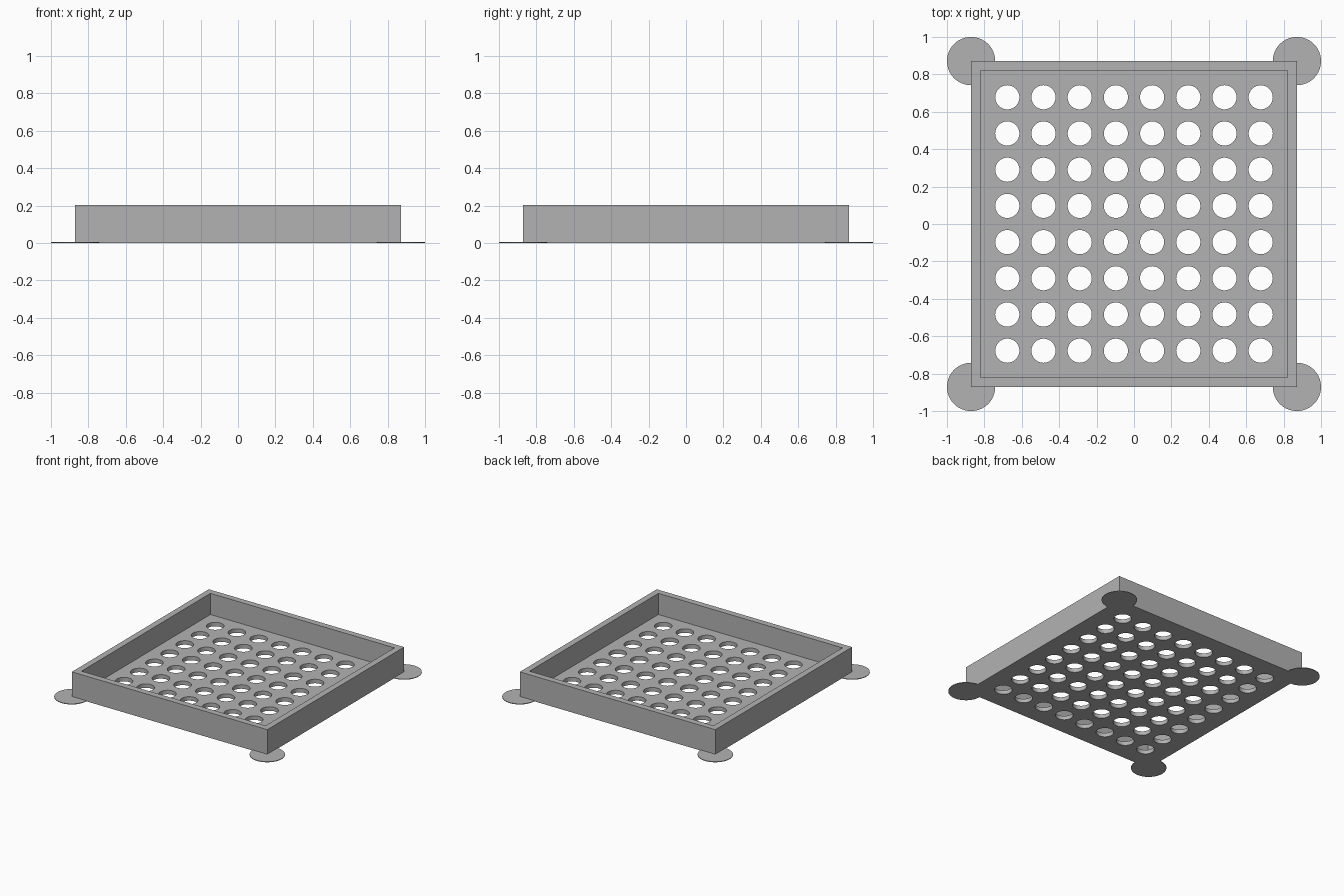
import bpy, bmesh
from math import radians
from mathutils import Matrix, Vector

U = 1 / 31                      # base unit
HALF, WALL, FLOOR, HEIGHT = 27 * U, 2.2 * U, U, 0.203
PITCH, HOLE_R, PAD_R, PAD_T = 6 * U, 2 * U, 4 * U, 0.005

cube = bpy.data.objects.get("Cube")
if cube:
    bpy.data.objects.remove(cube, do_unlink=True)

grey = bpy.data.materials.new("grey")
grey.use_nodes = True
colour = (0.45, 0.45, 0.45, 1)
grey.diffuse_color = colour
grey.node_tree.nodes["Principled BSDF"].inputs["Base Color"].default_value = colour


def make_object(name, bm):
    bmesh.ops.recalc_face_normals(bm, faces=bm.faces)
    mesh = bpy.data.meshes.new(name)
    bm.to_mesh(mesh)
    bm.free()
    mesh.materials.append(grey)
    obj = bpy.data.objects.new(name, mesh)
    bpy.context.collection.objects.link(obj)
    return obj


def add_cylinder(bm, x, y, z, radius, depth, sides):
    bmesh.ops.create_cone(bm, cap_ends=True, segments=sides, radius1=radius,
                          radius2=radius, depth=depth,
                          matrix=Matrix.Translation((x, y, z)))


def smooth(obj):
    bpy.ops.object.select_all(action='DESELECT')
    obj.select_set(True)
    bpy.context.view_layer.objects.active = obj
    bpy.ops.object.shade_smooth_by_angle(angle=radians(30))


# Tray: a box with its top inset and pushed down to the floor
bm = bmesh.new()
bmesh.ops.create_cube(bm, size=1, matrix=Matrix.Translation((0, 0, HEIGHT / 2))
                      @ Matrix.Diagonal((2 * HALF, 2 * HALF, HEIGHT, 1)))
top = max(bm.faces, key=lambda f: f.calc_center_median().z)
bmesh.ops.inset_region(bm, faces=[top], thickness=WALL)
inner = bmesh.ops.extrude_discrete_faces(bm, faces=[top])["faces"][0]
bmesh.ops.translate(bm, verts=inner.verts, vec=Vector((0, 0, FLOOR - HEIGHT)))
tray = make_object("tray", bm)

# Grid of round drain holes
bm = bmesh.new()
for i in range(8):
    for j in range(8):
        add_cylinder(bm, (i - 3.5) * PITCH, (j - 3.5) * PITCH, FLOOR / 2,
                     HOLE_R, 3 * FLOOR, 48)
cutter = make_object("hole_cutter", bm)
cutter.hide_render = True

cut = tray.modifiers.new("drain_holes", 'BOOLEAN')
cut.operation = 'DIFFERENCE'
cut.solver = 'EXACT'
cut.object = cutter
graph = bpy.context.evaluated_depsgraph_get()
cut_mesh = bpy.data.meshes.new_from_object(tray.evaluated_get(graph))
tray.modifiers.clear()
tray.data = cut_mesh
bpy.data.objects.remove(cutter, do_unlink=True)
smooth(tray)

# Thin round pads under the corners
for side, x in (("left", HALF), ("right", -HALF)):
    for end, y in (("front", -HALF), ("back", HALF)):
        bm = bmesh.new()
        add_cylinder(bm, x, y, PAD_T / 2, PAD_R, PAD_T, 64)
        smooth(make_object(f"{end}_{side}_pad", bm))
